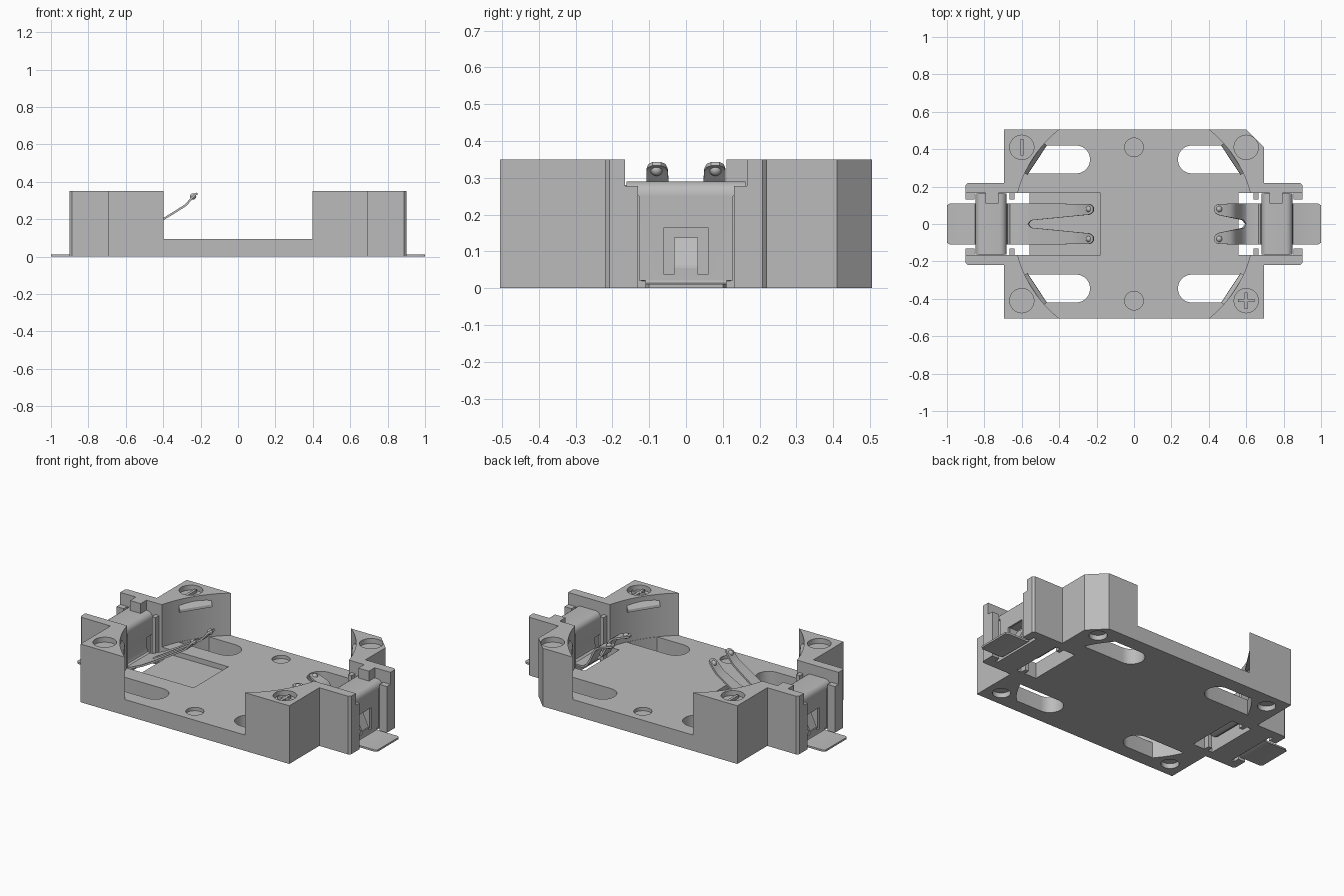
import bpy, bmesh, math
from mathutils import Vector

if "Cube" in bpy.data.objects:
    bpy.data.objects.remove(bpy.data.objects["Cube"], do_unlink=True)

GREY = (0.5, 0.5, 0.5, 1)
mat = bpy.data.materials.new("plain grey")
mat.use_nodes = True
mat.diffuse_color = GREY
mat.node_tree.nodes["Principled BSDF"].inputs["Base Color"].default_value = GREY


def finish(name, bm):
    bmesh.ops.recalc_face_normals(bm, faces=bm.faces)
    me = bpy.data.meshes.new(name)
    bm.to_mesh(me)
    bm.free()
    me.materials.append(mat)
    ob = bpy.data.objects.new(name, me)
    bpy.context.collection.objects.link(ob)
    return ob


def prism(name, pts, z0, z1):
    bm = bmesh.new()
    f = bm.faces.new([bm.verts.new((x, y, z0)) for x, y in pts])
    top = bmesh.ops.extrude_face_region(bm, geom=[f])["geom"]
    bmesh.ops.translate(bm, vec=(0, 0, z1 - z0),
                        verts=[v for v in top if isinstance(v, bmesh.types.BMVert)])
    return finish(name, bm)


def box(name, x0, x1, y0, y1, z0, z1):
    return prism(name, [(x0, y0), (x1, y0), (x1, y1), (x0, y1)], z0, z1)


def disc(name, x, y, r, z0, z1, n=32):
    ring = [(x + r * math.cos(2 * math.pi * i / n), y + r * math.sin(2 * math.pi * i / n))
            for i in range(n)]
    return prism(name, ring, z0, z1)


def activate(ob):
    bpy.ops.object.select_all(action='DESELECT')
    ob.select_set(True)
    bpy.context.view_layer.objects.active = ob


def apply_mod(ob, mod):
    activate(ob)
    bpy.ops.object.modifier_apply(modifier=mod.name)


def cut(ob, cutter):
    m = ob.modifiers.new("cut", 'BOOLEAN')
    m.object, m.operation, m.solver = cutter, 'DIFFERENCE', 'EXACT'
    apply_mod(ob, m)
    bpy.data.objects.remove(cutter, do_unlink=True)


def smooth(ob, deg=35):
    activate(ob)
    bpy.ops.object.shade_smooth_by_angle(angle=math.radians(deg))


# Housing outline, with one chamfered corner
W, D, E, H, C = 0.695, 0.505, 0.22, 0.35, 0.012
outline = [(-W, -D), (W, -D), (W, -E), (0.9 - C, -E), (0.9, -E + C), (0.9, E - C), (0.9 - C, E),
           (W, E), (W, 0.41), (0.6, D), (-W, D), (-W, E), (-0.9 + C, E), (-0.9, E - C),
           (-0.9, -E + C), (-0.9 + C, -E), (-W, -E)]
body = prism("holder_body", outline, 0, H)

# Round cell pocket
R, FLOOR = 0.644, 0.095
cut(body, disc("pocket_cutter", 0, 0, R, FLOOR, 0.6, 128))

for sx in (-1, 1):
    # Terminal openings at each end
    for x0, x1, hy, z0 in ((0.6, 0.95, 0.165, 0.278), (0.56, 0.695, 0.165, -0.1),
                           (0.833, 0.852, 0.165, -0.1), (0.84, 0.95, 0.13, -0.1)):
        cut(body, box("end_cutter", *sorted((sx * x0, sx * x1)), -hy, hy, z0, 0.6))
    # Recess behind the clip barb
    cut(body, box("barb_cutter", *sorted((sx * 0.78, sx * 0.84)), -0.06, 0.06, 0.03, 0.17))
    for sy in (-1, 1):
        # Floor slot: round inner end, outer end following the pocket
        slot = [(0.31 - 0.075 * math.sin(a), 0.345 + 0.075 * math.cos(a))
                for a in [math.pi * i / 14 for i in range(15)]]
        slot += [(math.sqrt((R - 0.002) ** 2 - y * y), y)
                 for y in [0.27 + 0.15 * i / 8 for i in range(9)]]
        cut(body, prism("slot_cutter", [(sx * x, sy * y) for x, y in slot], -0.1, FLOOR + 0.01))
        # Round recesses in the top and underside of the corners
        cut(body, disc("top_cutter", sx * 0.6, sy * 0.41, 0.065, H - 0.03, 0.5))
        cut(body, disc("under_cutter", sx * 0.6, sy * 0.41, 0.05, -0.1, 0.03))
for sy in (-1, 1):
    cut(body, disc("floor_cutter", 0, sy * 0.41, 0.05, FLOOR - 0.02, 0.3))
# Shallow clearance under the long spring
cut(body, box("spring_cutter", -0.57, -0.18, -0.165, 0.165, FLOOR - 0.03, 0.3))
smooth(body, 25)

# Polarity marks
box("minus_mark", -0.608, -0.592, 0.365, 0.455, H - 0.031, H - 0.012)
box("plus_mark_bar", 0.592, 0.608, -0.455, -0.365, H - 0.031, H - 0.012)
box("plus_mark_crossbar", 0.555, 0.645, -0.418, -0.402, H - 0.031, H - 0.0125)

# Wedge lips that hold the cell, plus guide ribs and stop blocks
for sx in (-1, 1):
    side = "left" if sx > 0 else "right"
    for sy in (-1, 1):
        end = "front" if sy < 0 else "back"
        a = math.radians(33.4)
        out, along = Vector((math.cos(a), math.sin(a))), Vector((-math.sin(a), math.cos(a)))
        bm = bmesh.new()
        for r, z in ((0.655, 0.335), (0.655, 0.27), (0.62, 0.28), (0.622, 0.295)):
            for t in (-0.095, 0.095):
                p = out * r + along * t
                bm.verts.new((sx * p.x, sy * p.y, z))
        bmesh.ops.convex_hull(bm, input=bm.verts)
        finish(f"lip_{end}_{side}", bm)
        box(f"guide_rib_{end}_{side}", *sorted((sx * 0.64, sx * 0.665)),
            *sorted((sy * 0.13, sy * 0.168)), 0.0, 0.28)
    box(f"stop_block_{side}", *sorted((sx * 0.725, sx * 0.795)), 0.11, 0.17, 0.27, H)


# Sheet metal strip: each point is (x, z, y_start, y_end)
def strip(name, pts, sx, thick=0.011):
    bm = bmesh.new()
    rows = [(bm.verts.new((sx * x, a, z)), bm.verts.new((sx * x, b, z))) for x, z, a, b in pts]
    for p, q in zip(rows, rows[1:]):
        bm.faces.new((p[0], p[1], q[1], q[0]))
    ob = finish(name, bm)
    m = ob.modifiers.new("sheet", 'SOLIDIFY')
    m.thickness, m.offset, m.use_even_offset = thick, 0, True
    apply_mod(ob, m)
    return ob


def clip(side, sx, arm, fork):
    # Solder tab, outer wall, rounded bridge, inner wall, then the spring root
    path = [(1.0, 0.006, 0.1), (0.985, 0.006, 0.11), (0.855, 0.006, 0.11), (0.845, 0.010, 0.11),
            (0.842, 0.02, 0.11), (0.842, 0.021, 0.128), (0.842, 0.25, 0.128),
            (0.842, 0.251, 0.16)]
    r = 0.03
    for cx, start in ((0.812, 0), (0.717, 90)):
        for i in range(6):
            a = math.radians(start + 18 * i)
            path.append((cx + r * math.cos(a), 0.255 + r * math.sin(a), 0.162))
    path += [(0.687, 0.16, 0.155), (0.687, 0.159, 0.11)] + [(x, z, 0.11) for x, z in arm]
    ob = strip(f"contact_clip_{side}", [(x, z, -w, w) for x, z, w in path], sx)
    # Arched window in the outer wall with a barb leaning inwards
    x0, x1 = sorted((sx * 0.82, sx * 0.87))
    cut(ob, box("window_cutter", x0, x1, -0.06, 0.06, 0.055, 0.165))
    for sy in (-1, 1):
        cut(ob, box("leg_cutter", x0, x1, *sorted((sy * 0.033, sy * 0.06)), 0.038, 0.06))
    smooth(ob)
    strip(f"clip_barb_{side}", [(0.842, 0.05, -0.032, 0.032), (0.84, 0.06, -0.032, 0.032),
                                (0.805, 0.135, -0.032, 0.032)], sx)
    # Two tapering prongs with a rounded tip and a contact dimple
    n = len(fork) - 1
    for sy in (-1, 1):
        end = "front" if sy < 0 else "back"
        pts = []
        for i, (x, z) in enumerate(fork):
            t = (x - fork[0][0]) / (fork[n][0] - fork[0][0])
            inner, outer = 0.018 + 0.034 * t, 0.11 - 0.003 * t
            if i == 0:
                inner = 0.0
            pinch = {n: 0.016, n - 1: 0.005}.get(i, 0)
            pts.append((x, z, *sorted((sy * (inner + pinch), sy * (outer - pinch)))))
        smooth(strip(f"spring_prong_{end}_{side}", pts, sx))
        tx, tz = fork[n - 2]
        bm = bmesh.new()
        bmesh.ops.create_uvsphere(bm, u_segments=16, v_segments=8, radius=0.017)
        bmesh.ops.translate(bm, verts=bm.verts, vec=(sx * tx, sy * 0.08, tz))
        smooth(finish(f"contact_dimple_{end}_{side}", bm), 60)


# Long rising spring on one end, short stepped spring on the other
clip("right", -1,
     [(0.687, 0.09), (0.680, 0.072), (0.665, 0.064), (0.64, 0.068), (0.565, 0.102)],
     [(0.565, 0.102), (0.55, 0.11), (0.48, 0.15), (0.4, 0.2), (0.33, 0.243), (0.28, 0.275),
      (0.255, 0.303), (0.24, 0.322), (0.228, 0.333), (0.217, 0.338)])
clip("left", 1,
     [(0.687, 0.12), (0.682, 0.098), (0.668, 0.086), (0.62, 0.084), (0.597, 0.092)],
     [(0.597, 0.092), (0.582, 0.105), (0.562, 0.14), (0.545, 0.18), (0.53, 0.208), (0.51, 0.222),
      (0.48, 0.232), (0.455, 0.24), (0.44, 0.243), (0.428, 0.243)])
